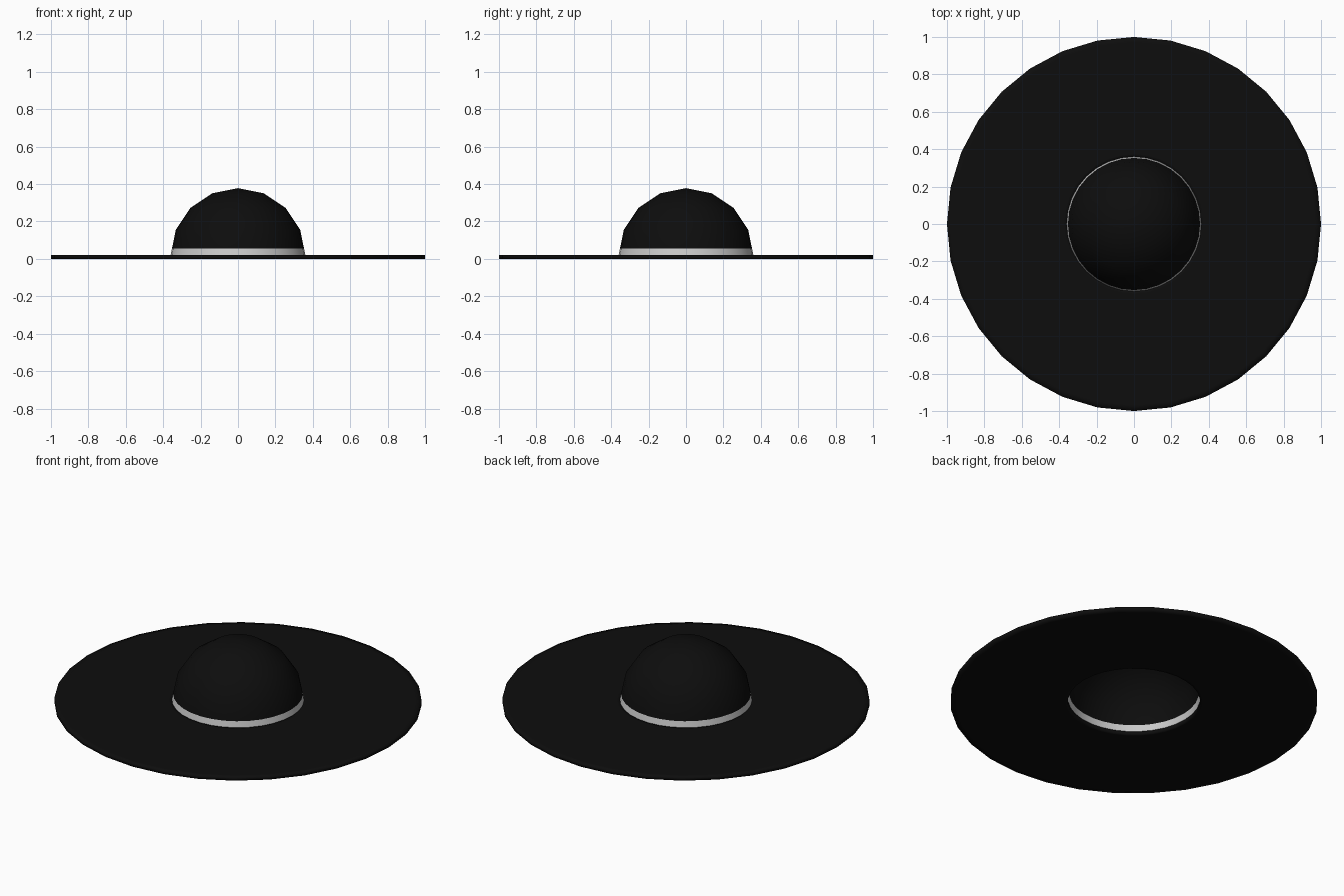
import bpy, bmesh
from math import sin, cos, pi, radians

if "Cube" in bpy.data.objects:
    bpy.data.objects.remove(bpy.data.objects["Cube"])

SIDES = 32
R = 0.36          # crown radius
BASE = 0.02       # top of the brim


def material(name, rgb):
    m = bpy.data.materials.new(name)
    m.diffuse_color = (*rgb, 1)
    m.use_nodes = True
    m.node_tree.nodes["Principled BSDF"].inputs["Base Color"].default_value = m.diffuse_color
    return m


def revolve(name, profile, mat, closed=False, smooth=True):
    """Spin a (radius, z) profile around z; radius 0 gives a pole."""
    bm = bmesh.new()
    rings = []
    for r, z in profile:
        if r == 0:
            rings.append([bm.verts.new((0, 0, z))] * SIDES)
        else:
            rings.append([bm.verts.new((r * cos(2 * pi * i / SIDES), r * sin(2 * pi * i / SIDES), z))
                          for i in range(SIDES)])
    pairs = list(zip(rings, rings[1:]))
    if closed:
        pairs.append((rings[-1], rings[0]))
    for a, b in pairs:
        for i in range(SIDES):
            j = (i + 1) % SIDES
            quad = [a[i], a[j], b[j], b[i]]
            bm.faces.new(list(dict.fromkeys(quad)))
    me = bpy.data.meshes.new(name)
    bm.to_mesh(me)
    bm.free()
    me.materials.append(mat)
    ob = bpy.data.objects.new(name, me)
    bpy.context.collection.objects.link(ob)
    for p in me.polygons:
        p.use_smooth = smooth
    return ob


black = material("black_felt", (0.004, 0.004, 0.004))
white = material("white_ribbon", (0.8, 0.8, 0.8))

# wide flat brim with an open head hole and a softened outer edge
revolve("brim", [(R, 0), (0.375, 0), (0.97, 0), (1, 0), (1, BASE),
                 (0.97, BASE), (0.375, BASE), (R, BASE)], black, closed=True)

# hollow half-sphere crown, its lowest strip being the ribbon
dome = [(R * cos(radians(a)), BASE - 0.002 + R * sin(radians(a))) for a in (22.5, 45, 67.5)]
seam = (0.353, 0.055)
revolve("hat_band", [(R, BASE), seam], white)
revolve("crown", [seam] + dome + [(0, BASE - 0.002 + R)], black)
